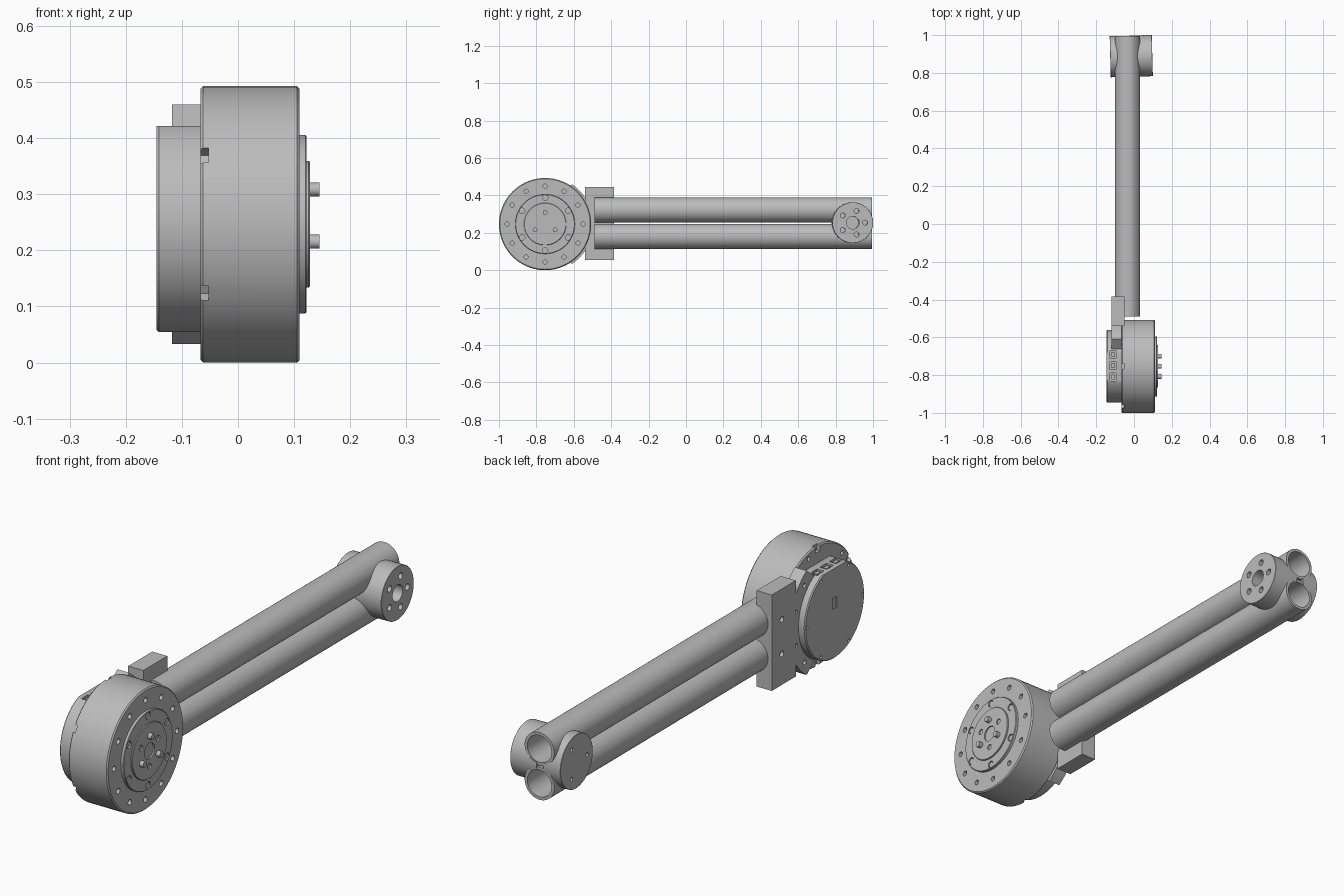
import bpy, bmesh, math
from mathutils import Matrix, Vector

if "Cube" in bpy.data.objects:
    bpy.data.objects.remove(bpy.data.objects["Cube"], do_unlink=True)

grey = bpy.data.materials.new("machined grey")
grey.use_nodes = True
grey.diffuse_color = (0.5, 0.5, 0.5, 1)
grey.node_tree.nodes["Principled BSDF"].inputs["Base Color"].default_value = (0.5, 0.5, 0.5, 1)

MOTOR = (-0.7535, 0.2465)   # motor axis (y, z)
JOINT = (0.889, 0.254)      # far joint axis (y, z)
TUBE_X, TUBE_Z = -0.034, (0.181, 0.322)
TUBE_START, TUBE_END = -0.49, 0.994


def finish(name, bm):
    bmesh.ops.recalc_face_normals(bm, faces=bm.faces)
    mesh = bpy.data.meshes.new(name)
    bm.to_mesh(mesh)
    bm.free()
    mesh.materials.append(grey)
    obj = bpy.data.objects.new(name, mesh)
    bpy.context.collection.objects.link(obj)
    return obj


def add_turned(bm, profile, axis, segs, closed=False):
    """Revolve (x, radius) points about an axis along x at (y, z)."""
    rings = []
    for x, r in profile:
        ring = []
        for i in range(segs):
            a = math.tau * i / segs
            ring.append(bm.verts.new((x, axis[0] + r * math.cos(a), axis[1] + r * math.sin(a))))
        rings.append(ring)
    pairs = list(zip(rings, rings[1:]))
    if closed:
        pairs.append((rings[-1], rings[0]))
    else:
        bm.faces.new(rings[0])
        bm.faces.new(rings[-1])
    for p, q in pairs:
        for i in range(segs):
            j = (i + 1) % segs
            bm.faces.new((p[i], p[j], q[j], q[i]))


def turned(name, profile, axis, segs=96, closed=False):
    bm = bmesh.new()
    add_turned(bm, profile, axis, segs, closed)
    return finish(name, bm)


def disc(name, x0, x1, r, axis, chamfer=0.004):
    """Disc with small chamfers at both rims."""
    c = chamfer
    return turned(name, [(x0, r - c), (x0 + c, r), (x1 - c, r), (x1, r - c)], axis)


def boxes(name, specs):
    """One object from boxes given as (centre, size, turn about x)."""
    bm = bmesh.new()
    for centre, size, turn in specs:
        m = Matrix.Translation(centre) @ Matrix.Rotation(turn, 4, 'X') @ Matrix.Diagonal((*size, 1))
        bmesh.ops.create_cube(bm, size=1, matrix=m)
    return finish(name, bm)


def circle(axis, radius, count, start=0):
    """Evenly spaced (y, z) points about an axis."""
    angles = [math.radians(start) + math.tau * i / count for i in range(count)]
    return [(axis[0] + radius * math.cos(a), axis[1] + radius * math.sin(a)) for a in angles]


def pins(name, points, x0, x1, r, segs=20):
    bm = bmesh.new()
    for p in points:
        add_turned(bm, [(x0, r), (x1, r)], p, segs)
    return finish(name, bm)


def cut(obj, cutter):
    """Subtract the cutter, then throw it away."""
    mod = obj.modifiers.new("cut", 'BOOLEAN')
    mod.operation, mod.solver, mod.object = 'DIFFERENCE', 'EXACT', cutter
    deps = bpy.context.evaluated_depsgraph_get()
    mesh = bpy.data.meshes.new_from_object(obj.evaluated_get(deps))
    obj.modifiers.clear()
    obj.data = mesh
    bpy.data.objects.remove(cutter, do_unlink=True)


def drill(obj, points, x0, x1, r):
    cut(obj, pins("drill", points, x0, x1, r))


# Motor housing with face holes and rim notches
body = disc("motor_housing", -0.067, 0.11, 0.2465, MOTOR, 0.005)
drill(body, circle(MOTOR, 0.203, 12), 0.09, 0.12, 0.011)
drill(body, circle(MOTOR, 0.222, 6, 15), -0.08, -0.05, 0.009)
notches = []
for deg in (90, 150, 210, 270):
    a = math.radians(deg)
    spot = Vector((-0.062, MOTOR[0] + 0.24 * math.cos(a), MOTOR[1] + 0.24 * math.sin(a)))
    notches.append((spot, (0.018, 0.04, 0.03), a))
cut(body, boxes("notch_cutter", notches))

# Output side: bolt ring, hub, centre collar and drive pins
ring = disc("output_ring", 0.1, 0.122, 0.159, MOTOR, 0.002)
drill(ring, circle(MOTOR, 0.142, 6, 30), 0.112, 0.13, 0.015)
pins("ring_bolts", circle(MOTOR, 0.142, 6, 30), 0.105, 0.119, 0.012)
hub = disc("output_hub", 0.11, 0.128, 0.113, MOTOR, 0.002)
drill(hub, [MOTOR], 0.114, 0.14, 0.033)
drill(hub, circle(MOTOR, 0.063, 3, 30), 0.116, 0.14, 0.012)
pins("drive_pins", circle(MOTOR, 0.062, 3, 90), 0.12, 0.145, 0.0125)

# Rear cover with flat top, connector sockets and a small window
cover = disc("rear_cover", -0.145, -0.06, 0.192, MOTOR)
cut(cover, boxes("flat_cutter", [((-0.1, MOTOR[0], 0.472), (0.2, 0.5, 0.1), 0)]))
sockets = [((-0.11, y, 0.42), (0.032, 0.042, 0.04), 0) for y in (-0.69, -0.75, -0.81)]
cut(cover, boxes("socket_cutter", sockets))
boxes("connectors", [((-0.11, y, 0.408), (0.016, 0.026, 0.022), 0) for y in (-0.69, -0.75, -0.81)])
cut(cover, boxes("window_cutter", [((-0.145, MOTOR[0], 0.28), (0.008, 0.028, 0.045), 0)]))
drill(cover, circle(MOTOR, 0.178, 6), -0.15, -0.135, 0.006)

# Curved mounting plate hugging the motor
bm = bmesh.new()
outline = []
for radius, limit, sign in ((0.257, 56, 1), (0.196, 62, -1)):
    for i in range(25):
        a = math.radians(sign * limit * (i / 12 - 1))
        outline.append((MOTOR[0] + radius * math.cos(a), MOTOR[1] + radius * math.sin(a)))
face = bm.faces.new([bm.verts.new((-0.118, y, z)) for y, z in outline])
swept = bmesh.ops.extrude_face_region(bm, geom=[face])["geom"]
bmesh.ops.translate(bm, vec=(0.053, 0, 0), verts=[v for v in swept if isinstance(v, bmesh.types.BMVert)])
plate = finish("mounting_plate", bm)
plate_holes = []
for deg in (-45, -18, 18, 45):
    plate_holes += circle(MOTOR, 0.222, 1, deg)
drill(plate, plate_holes, -0.13, -0.1, 0.009)

# Clamp block joining the plate to the tubes
clamp = boxes("clamp_block", [((-0.084, -0.4625, 0.25), (0.068, 0.155, 0.392), 0)])
drill(clamp, [(-0.45, z) for z in TUBE_Z], -0.13, -0.105, 0.012)

# Twin hollow arm tubes, turned about x and swung to lie along y
swing = Matrix.Rotation(math.radians(90), 4, 'Z')


def along_y(name, profile, z, closed=False):
    obj = turned(name, profile, (0, 0), 64, closed)
    obj.data.transform(Matrix.Translation((TUBE_X, 0, z)) @ swing)
    return obj


for label, z in zip(("lower", "upper"), TUBE_Z):
    along_y(label + "_tube", [(TUBE_START, 0.067), (TUBE_END, 0.067),
                              (TUBE_END, 0.055), (TUBE_START, 0.055)], z, True)

# Joint flanges, slightly tilted and scooped to fit around the tubes
outer = disc("joint_flange", -0.02, 0.097, 0.109, JOINT, 0.001)
drill(outer, [JOINT], 0.03, 0.12, 0.034)
drill(outer, circle(JOINT, 0.066, 5), 0.05, 0.12, 0.013)
back = disc("joint_back_flange", -0.126, -0.05, 0.109, JOINT, 0.001)
drill(back, circle(JOINT, 0.07, 3, 60), -0.14, -0.11, 0.008)
pivot = Matrix.Translation((0, *JOINT))
for flange in (outer, back):
    flange.data.transform(pivot @ Matrix.Rotation(math.radians(1.5), 4, 'Z') @ pivot.inverted())
    for z in TUBE_Z:
        cut(flange, along_y("scoop", [(0.7, 0.06), (1.1, 0.06)], z))

# Smooth round surfaces, crisp edges
bpy.ops.object.select_all(action='DESELECT')
for obj in bpy.context.collection.objects:
    if obj.type == 'MESH' and grey.name in obj.data.materials:
        obj.select_set(True)
        bpy.context.view_layer.objects.active = obj
bpy.ops.object.shade_smooth_by_angle(angle=math.radians(30))
